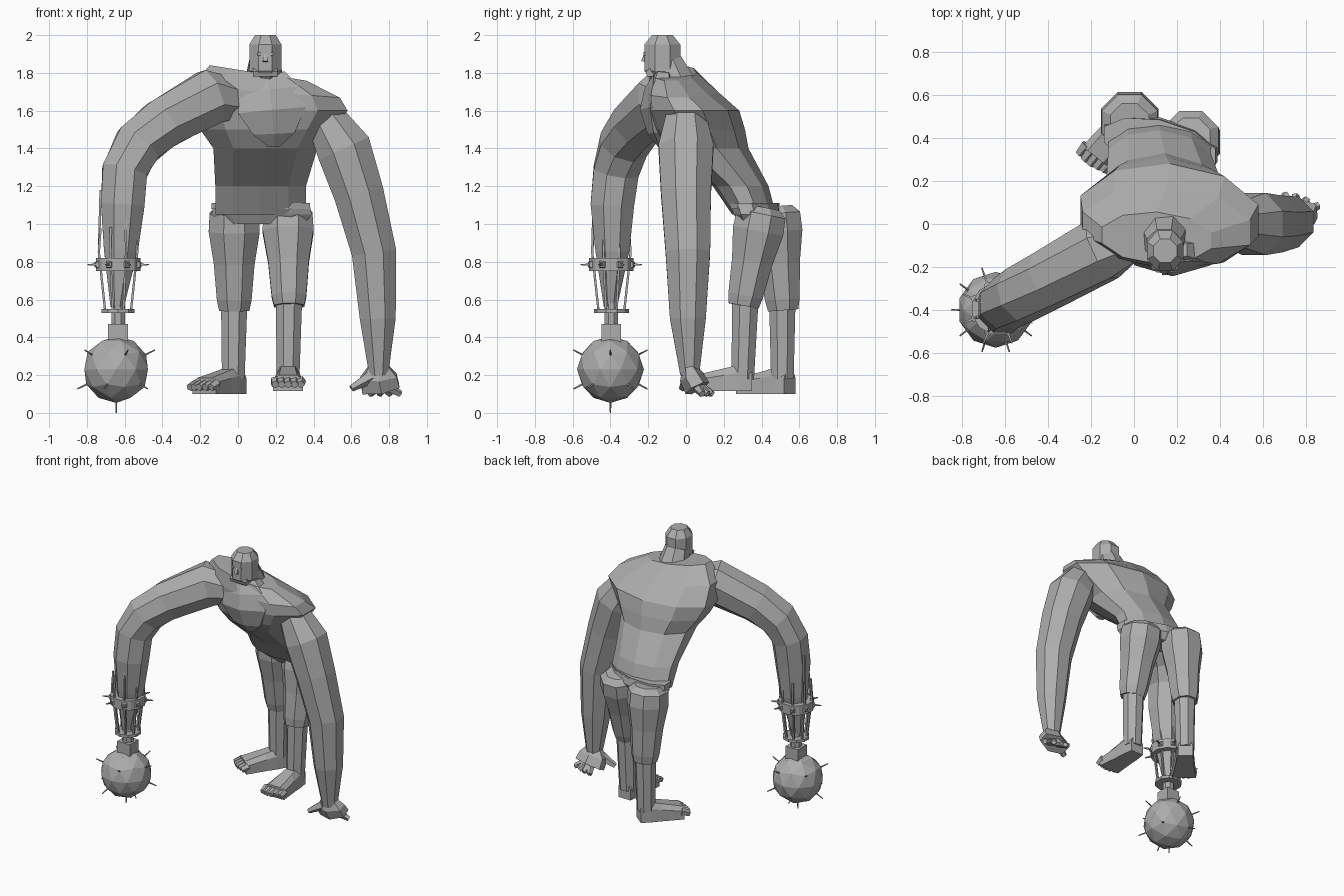
import bpy, bmesh, math
from mathutils import Vector, Matrix

old = bpy.data.objects.get("Cube")
if old:
    bpy.data.objects.remove(old, do_unlink=True)

grey = bpy.data.materials.new("plain grey")
grey.use_nodes = True
GREY = (.42, .42, .42, 1)
grey.diffuse_color = GREY
grey.node_tree.nodes["Principled BSDF"].inputs["Base Color"].default_value = GREY


def finish(name, bm):
    """Turn a bmesh into a flat shaded grey object."""
    bmesh.ops.recalc_face_normals(bm, faces=bm.faces)
    mesh = bpy.data.meshes.new(name)
    bm.to_mesh(mesh)
    bm.free()
    mesh.materials.append(grey)
    ob = bpy.data.objects.new(name, mesh)
    bpy.context.collection.objects.link(ob)
    return ob


def skin(name, rings):
    """Bridge rings of points into a capped tube."""
    bm = bmesh.new()
    loops = [[bm.verts.new(point) for point in ring] for ring in rings]
    count = len(loops[0])
    for lower, upper in zip(loops, loops[1:]):
        for i in range(count):
            j = (i + 1) % count
            bm.faces.new((lower[i], lower[j], upper[j], upper[i]))
    bm.faces.new(loops[0])
    bm.faces.new(loops[-1])
    return finish(name, bm)


def polygon(sides):
    """Unit polygon whose flat sides touch the unit circle."""
    scale = 1 / math.cos(math.pi / sides)
    angles = [(i + .5) * math.tau / sides for i in range(sides)]
    return [(scale * math.cos(a), scale * math.sin(a)) for a in angles]


def limb(name, path, sides=8, depth=1):
    """Tube along (x, y, z, radius) stations, flattened front to back by depth."""
    centres = [Vector(station[:3]) for station in path]
    last = len(path) - 1
    rings = []
    for i, centre in enumerate(centres):
        along = (centres[min(i + 1, last)] - centres[max(i - 1, 0)]).normalized()
        across = Vector((0, 1, 0)).cross(along)
        across = across.normalized() if across.length > .01 else Vector((1, 0, 0))
        back = along.cross(across) * depth
        radius = path[i][3]
        rings.append([centre + (across * c + back * s) * radius for c, s in polygon(sides)])
    return skin(name, rings)


def rod(name, start, end, start_radius, end_radius, sides=6):
    return limb(name, [(*start, start_radius), (*end, end_radius)], sides)


def stack(name, levels, sides=10, lean=0, shear=0):
    """Level rings of z, left, right, front, back; the shoulders tilt above the chest."""
    rings = []
    for z, left, right, front, back in levels:
        tilt = -lean * max(0, z - 1.6)
        ring = []
        for c, s in polygon(sides):
            dx = c * (right - left) / 2
            y = (front + back) / 2 + s * (back - front) / 2 + shear * dx
            ring.append(((left + right) / 2 + dx, y, z + tilt * dx))
        rings.append(ring)
    return skin(name, rings)


# Torso leaning forward from the hips, with the right shoulder raised
stack("torso", [
    (1.05, -.12, .36, .25, .47), (1.2, -.12, .36, .15, .43),
    (1.4, -.13, .42, -.1, .32), (1.5, -.2, .5, -.17, .3),
    (1.6, -.25, .58, -.2, .27), (1.7, -.24, .54, -.2, .16),
    (1.8, -.15, .36, -.18, .05)], lean=.8, shear=-.05)
stack("pelvis", [
    (1, -.1, .35, .3, .46), (1.05, -.14, .39, .27, .49),
    (1.1, -.13, .38, .25, .48)], shear=-.2)
stack("belt", [(z, -.14, .38, .25, .48) for z in (1.08, 1.11)], shear=-.2)

# Broad shield-shaped chest
limb("chest", [
    (.19, -.13, 1.41, .03), (.19, -.14, 1.48, .11), (.18, -.14, 1.6, .18),
    (.17, -.13, 1.7, .16), (.15, -.12, 1.78, .1)], 6, depth=.5)

# Neck, head and face
FACE = Vector((.145, -.215, 1.9))
rod("neck", (.14, -.05, 1.72), (.14, -.1, 1.86), .11, .08, 8)
stack("head", [
    (1.76, .09, .2, -.18, -.06), (1.81, .06, .23, -.22, -.03),
    (1.95, .06, .23, -.22, -.03), (2, .09, .2, -.18, -.07)], 8)
rod("nose", FACE, FACE - Vector((0, .01, .04)), .005, .014, 4)
across = Vector((.065, 0, 0))
mouth = FACE + Vector((0, .025, -.1))
rod("moustache", mouth - across, mouth + across, .02, .02, 5)
for side in (-.5, .5):
    eye = FACE + across * side
    rod("eye", eye, eye - Vector((0, .01, 0)), .01, .008)

# Left arm hanging free
limb("left_arm", [
    (.45, 0, 1.58, .1), (.56, 0, 1.4, .145), (.64, 0, 1.16, .132),
    (.72, .01, .85, .118), (.74, .01, .5, .095), (.745, .02, .2, .05)])
limb("left_palm", [
    (.745, .015, .25, .05), (.745, .03, .19, .095), (.755, .06, .13, .1)], 6, depth=.6)
knuckles = Vector((.75, .04, .16))
for i in range(4):
    tip = Vector((.7 + i * .053, .14 - i * i * .006, .1))
    rod("left_finger", knuckles.lerp(tip, .3), tip, .024, .015, 5)
rod("left_thumb", (.7, .01, .19), (.6, -.02, .13), .03, .015, 5)

# Right arm reaching out, then dropping into the weapon
limb("right_arm", [
    (0, -.06, 1.66, .1), (-.15, -.12, 1.67, .145), (-.4, -.26, 1.53, .132),
    (-.53, -.33, 1.42, .127), (-.6, -.37, 1.28, .12), (-.61, -.39, 1.1, .115),
    (-.62, -.39, .86, .09), (-.64, -.4, .56, .035)])

# Spiked cuff with rods holding the mount
AXIS = Vector((-.635, -.395, 0))


def around(angle, radius, z):
    return AXIS + Vector((radius * math.cos(angle), radius * math.sin(angle), z))


def on_axis(name, low, high, radius, sides):
    rod(name, around(0, 0, low), around(0, 0, high), radius, radius, sides)


on_axis("cuff", .75, .82, .118, 12)
for i in range(8):
    a = (i + .5) * math.tau / 8
    rod("cuff_stud", around(a, .11, .785), around(a, .13, .785), .022, .012, 4)
    rod("cuff_spike", around(a, .12, .785), around(a, .175, .785), .006, .003, 4)
    top = 1.18 if i % 3 == 0 else .98
    points = [around(a, .1, top), around(a, .11, .85), around(a, .075, .55)]
    limb("support_rod", [(*point, .006) for point in points], 4)

# Mount and ball
on_axis("mount_disc", .53, .55, .088, 10)
on_axis("mount_shaft", .46, .6, .036, 8)
on_axis("mount_socket", .36, .47, .052, 4)
centre = Vector((-.645, -.4, .23))
bm = bmesh.new()
bmesh.ops.create_icosphere(bm, subdivisions=2, radius=.177, matrix=Matrix.Translation(centre))
finish("ball", bm)
bm = bmesh.new()
bmesh.ops.create_icosphere(bm, subdivisions=1, radius=1)
directions = [vert.co.normalized() for vert in bm.verts if vert.co.z < .9]
bm.free()
for direction in directions:
    rod("ball_spike", centre + direction * .15, centre + direction * .23, .005, .003, 5)


def foot(name, heel, turn):
    """Wedge foot pointing forward, turned about its heel, with five toes."""
    place = Matrix.Translation(heel) @ Matrix.Rotation(turn, 4, 'Z')

    def section(y, half, top):
        outline = [(-1, 0), (1, 0), (1, .7), (.6, 1), (-.6, 1), (-1, .7)]
        return [place @ Vector((x * half, y, z * top)) for x, z in outline]

    skin(name, [section(.05, .05, .12), section(-.02, .06, .14),
                section(-.1, .065, .12), section(-.25, .08, .085)])
    for i in range(5):
        x = (i - 2) * .034
        tip = abs(i - 1.5) * .008 - .3
        rod(name + "_toe", place @ Vector((x, -.23, .055)), place @ Vector((x, tip, .035)), .022, .017, 5)


def leg(side, hip, knee, ankle, sole, turn):
    """Loose trouser leg from hip to below the knee, over a narrower shin and foot."""
    hip, knee, ankle = Vector(hip), Vector(knee), Vector(ankle)
    stations = [(-.3, .09), (-.2, .13), (.05, .135), (.5, .108), (1, .092), (1.15, .08)]
    limb(side + "_trouser", [(*hip.lerp(knee, t), radius) for t, radius in stations])
    rod(side + "_shin", knee, ankle, .07, .06, 8)
    foot(side + "_foot", (ankle.x, ankle.y, sole), turn)


leg("left", (.265, .385, .98), (.27, .315, .62), (.265, .3, .18), .115, 0)
leg("right", (-.02, .48, .98), (-.02, .51, .6), (-.025, .51, .18), .1, -math.radians(38))
